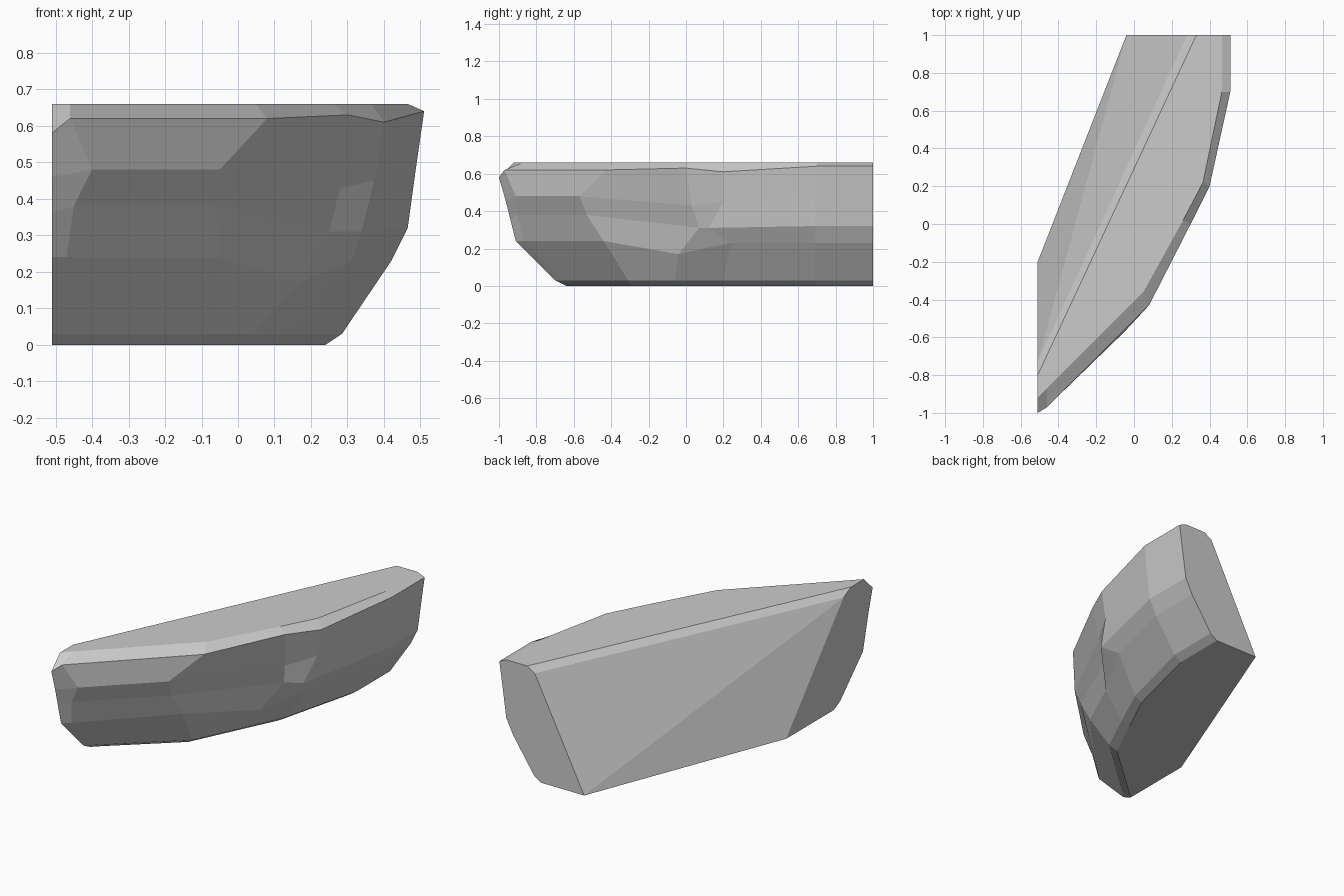
import bpy, bmesh

if "Cube" in bpy.data.objects:
    bpy.data.objects.remove(bpy.data.objects["Cube"])

# Cross-sections of the faceted front (base to rim), from the left end round to the back end
left_end = [(-.51, y, z) for y, z in ((-.64, 0), (-.70, .03), (-.91, .24), (-.94, .36),
                                      (-.965, .46), (-1, .58), (-.92, .66))]
chamfer = [(-.48, -.61, 0), (-.47, -.66, .03), (-.47, -.87, .24), (-.45, -.90, .38),
           (-.40, -.91, .48), (-.46, -.97, .62), (-.46, -.87, .66)]
corner = [(-.12, -.29, 0), (-.08, -.31, .03), (-.05, -.44, .24), (-.06, -.53, .38),
          (-.05, -.57, .48), (.08, -.43, .62), (.05, -.36, .66)]
bend = [(.0, -.04, 0), (.04, -.06, .03), (.17, -.04, .17), (.25, .07, .31),
        (.28, .03, .43), (.30, .0, .63), (.26, .02, .66)]
flank = [(.12, .21, 0), (.16, .20, .03), (.31, .24, .23), (.34, .12, .31),
         (.375, .2, .45), (.40, .2, .61), (.365, .22, .66)]
shoulder = [(.24, .69, 0), (.285, .69, .03), (.42, .69, .23), (.465, .69, .32),
            (.487, .69, .48), (.51, .70, .64), (.465, .70, .66)]
back_end = [(x, 1, z) for x, y, z in shoulder]
stations = [left_end, chamfer, corner, bend, flank, shoulder, back_end]

bm = bmesh.new()
rows = [[bm.verts.new(p) for p in s] for s in stations]

# Sloping rear wall: base, bevel and rim points at each end
l0, l1, l2 = [bm.verts.new(p) for p in ((-.51, -.20, 0), (-.51, -.73, .625), (-.51, -.80, .66))]
b0, b1, b2 = [bm.verts.new(p) for p in ((-.04, 1, 0), (.28, 1, .63), (.33, 1, .66))]

# Faceted front shell
for a, b in zip(rows, rows[1:]):
    for i in range(len(a) - 1):
        bm.faces.new((a[i], b[i], b[i + 1], a[i + 1]))

# Top, base, ends and rear wall
bm.faces.new([r[-1] for r in rows] + [b2, l2])
bm.faces.new([r[0] for r in reversed(rows)] + [l0, b0])
bm.faces.new(rows[0] + [l2, l1, l0])
bm.faces.new(list(reversed(rows[-1])) + [b0, b1, b2])
bm.faces.new((l1, l2, b2, b1))
bm.faces.new((l0, l1, b0))
bm.faces.new((l1, b1, b0))

bmesh.ops.recalc_face_normals(bm, faces=bm.faces)
mesh = bpy.data.meshes.new("cliff_rock")
bm.to_mesh(mesh)
bm.free()
rock = bpy.data.objects.new("cliff_rock", mesh)
bpy.context.collection.objects.link(rock)
